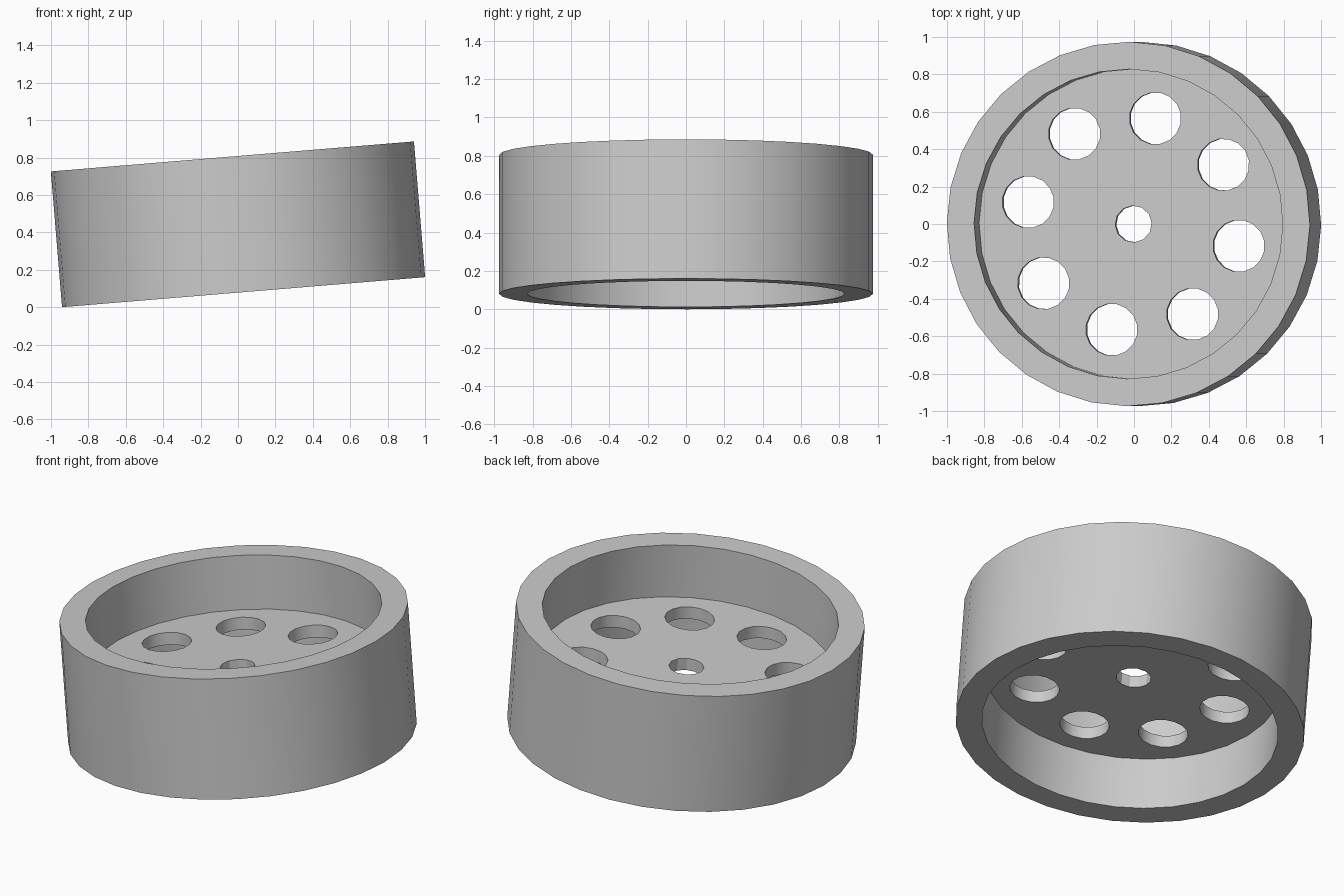
import bpy
from math import radians, sin, cos

cube = bpy.data.objects.get("Cube")
if cube:
    bpy.data.objects.remove(cube, do_unlink=True)

RADIUS, WIDTH = 0.974, 0.728
INNER, WEB = 0.828, 0.074
SPIN = radians(33.3)
TILT = radians(-4.72)


def cylinder(name, radius, depth, location, sides):
    bpy.ops.mesh.primitive_cylinder_add(
        vertices=sides, radius=radius, depth=depth,
        location=location, rotation=(0, 0, SPIN))
    obj = bpy.context.object
    obj.name = name
    bpy.ops.object.transform_apply(location=False, rotation=True, scale=False)
    return obj


def cut(body, cutter):
    mod = body.modifiers.new("cut", 'BOOLEAN')
    mod.operation = 'DIFFERENCE'
    mod.solver = 'EXACT'
    mod.object = cutter
    bpy.context.view_layer.objects.active = body
    bpy.ops.object.modifier_apply(modifier=mod.name)
    bpy.data.objects.remove(cutter, do_unlink=True)


# Grey plastic
grey = bpy.data.materials.new("light_grey")
grey.use_nodes = True
grey.diffuse_color = (0.6, 0.6, 0.6, 1)
grey.node_tree.nodes["Principled BSDF"].inputs["Base Color"].default_value = (0.6, 0.6, 0.6, 1)

# Solid wheel, then a recess on each side leaving a thin central web
wheel = cylinder("wheel", RADIUS, WIDTH, (0, 0, 0), 32)
wheel.data.materials.append(grey)
for side in (1, -1):
    cut(wheel, cylinder("recess", INNER, 1, (0, 0, side * (WEB + 1) / 2), 32))

# Axle hole and ring of eight lightening holes
cut(wheel, cylinder("axle_hole", 0.098, 0.4, (0, 0, 0), 12))
for i in range(8):
    a = SPIN + radians(45 * i)
    cut(wheel, cylinder("web_hole", 0.139, 0.4, (0.577 * cos(a), 0.577 * sin(a), 0), 16))

for face in wheel.data.polygons:
    face.material_index = 0

# Lean the wheel sideways and rest its low edge on the ground
wheel.rotation_euler = (0, TILT, 0)
wheel.location.z = (WIDTH * cos(TILT) - 2 * RADIUS * sin(TILT)) / 2
bpy.ops.object.select_all(action='DESELECT')
wheel.select_set(True)
bpy.context.view_layer.objects.active = wheel
bpy.ops.object.shade_smooth_by_angle(angle=radians(29))
